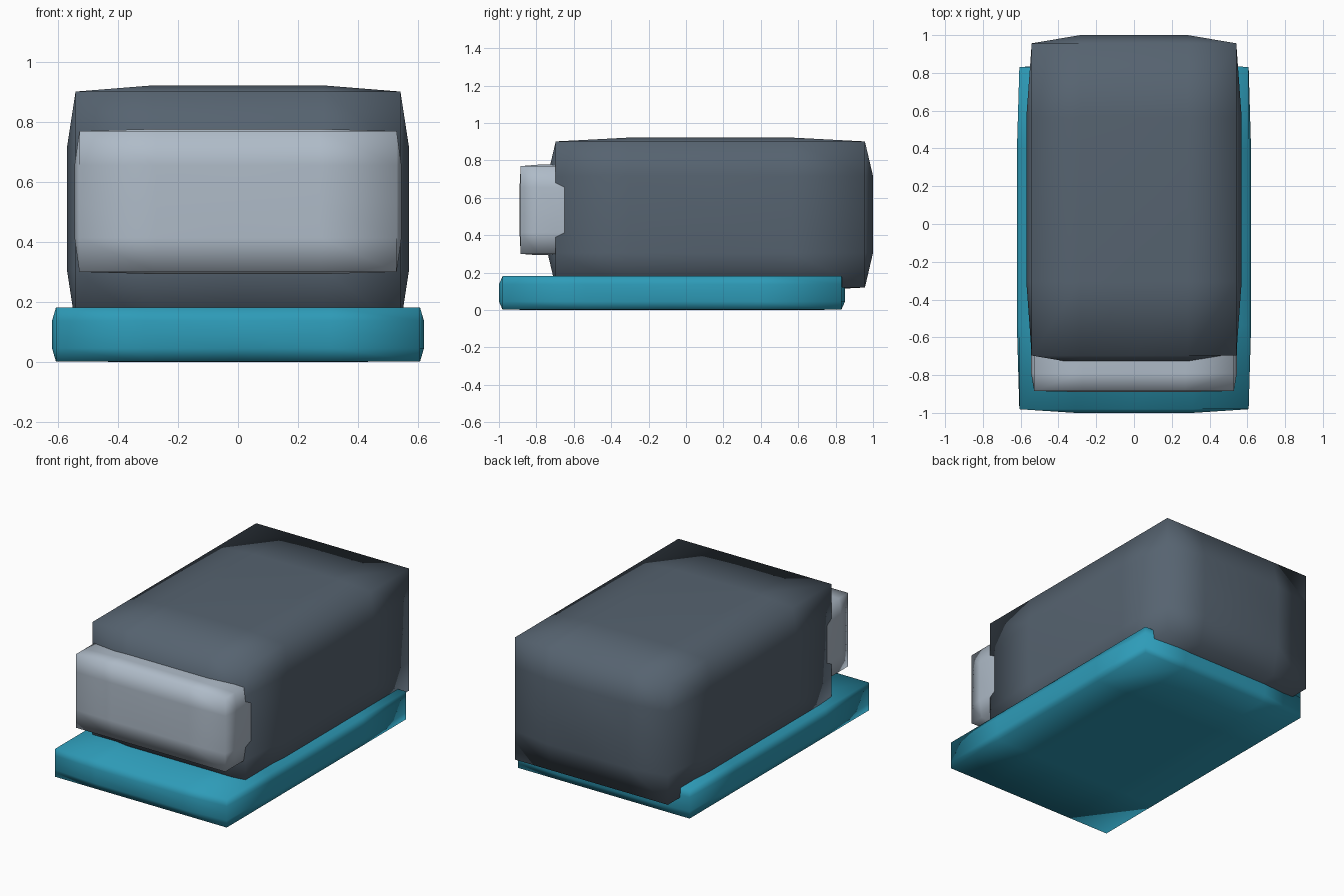
import bpy, bmesh
from mathutils import Vector

if "Cube" in bpy.data.objects:
    bpy.data.objects.remove(bpy.data.objects["Cube"])


def soft_box(name, lo, hi, inset, color):
    """Box with 4 x 4 quads per side; its edges and corners are pulled inward."""
    lo, hi = Vector(lo), Vector(hi)
    centre, half = (lo + hi) / 2, (hi - lo) / 2
    bm = bmesh.new()
    bmesh.ops.create_cube(bm, size=2)
    bmesh.ops.subdivide_edges(bm, edges=bm.edges[:], cuts=3, use_grid_fill=True)
    for v in bm.verts:
        outer = [i for i in range(3) if abs(v.co[i]) > 0.99]
        if len(outer) > 1:
            for i in outer:
                v.co[i] *= 1 - inset
        v.co = centre + Vector([v.co[i] * half[i] for i in range(3)])
    for f in bm.faces:
        f.smooth = True
    bmesh.ops.recalc_face_normals(bm, faces=bm.faces[:])
    mesh = bpy.data.meshes.new(name)
    bm.to_mesh(mesh)
    bm.free()
    mat = bpy.data.materials.new(name + "_colour")
    mat.diffuse_color = (*color, 1)
    mat.use_nodes = True
    mat.node_tree.nodes["Principled BSDF"].inputs["Base Color"].default_value = mat.diffuse_color
    mesh.materials.append(mat)
    obj = bpy.data.objects.new(name, mesh)
    bpy.context.collection.objects.link(obj)
    return obj


# Teal slab underneath
soft_box("base_plate", (-0.62, -1.0, 0.0), (0.62, 0.85, 0.183), 0.021, (0.027, 0.33, 0.48))
# Large dark block, overhanging the slab at the back
soft_box("main_body", (-0.57, -0.74, 0.10), (0.57, 1.0, 0.922), 0.05, (0.093, 0.125, 0.162))
# Pale panel set into the front of the block
soft_box("front_panel", (-0.545, -0.89, 0.293), (0.545, -0.49, 0.777), 0.03, (0.43, 0.50, 0.58))
